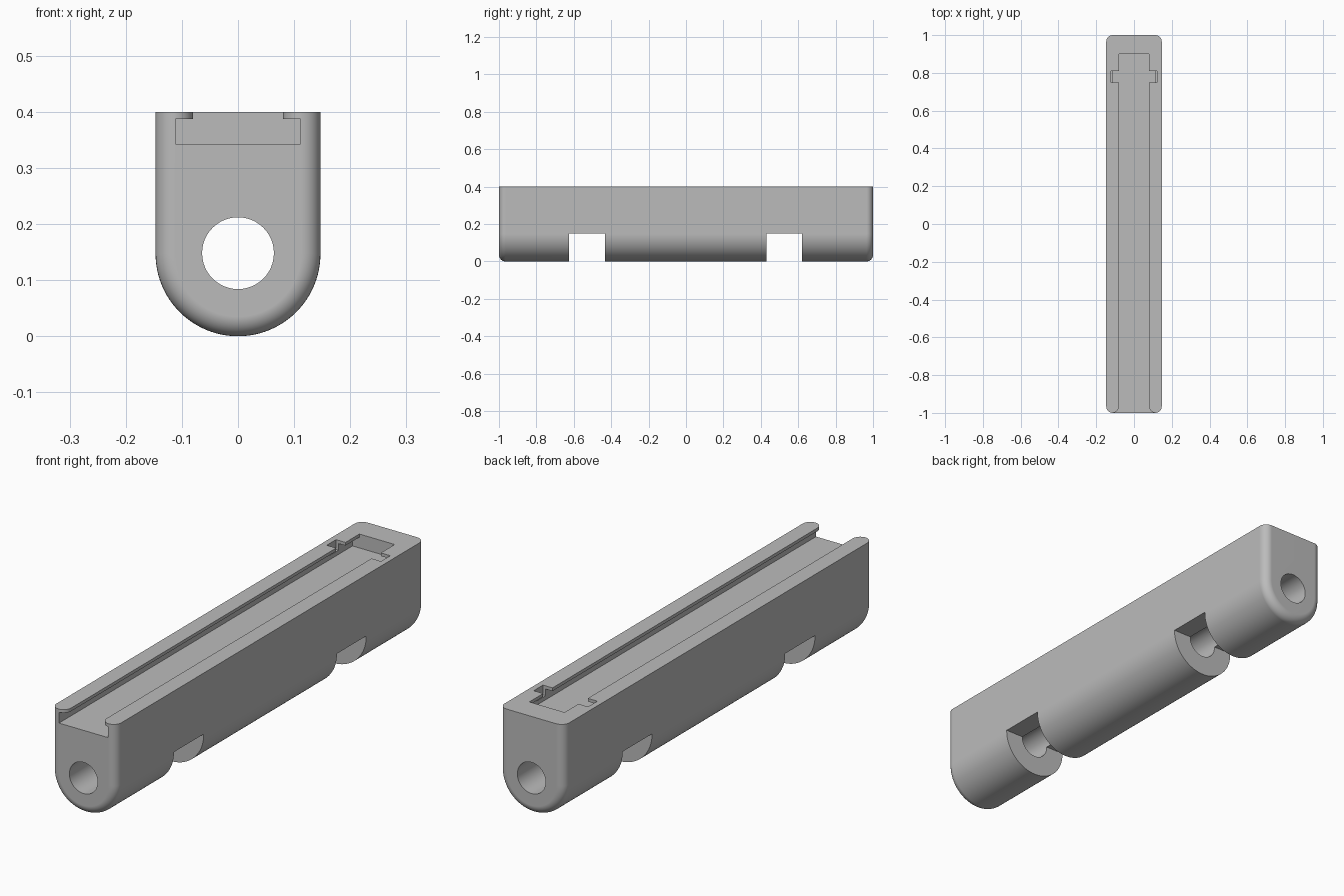
import bpy, bmesh
from math import sin, cos, pi

if "Cube" in bpy.data.objects:
    bpy.data.objects.remove(bpy.data.objects["Cube"])

R = 0.147        # half width and radius of the rounded underside
TOP = 0.4
FILLET = 0.035

grey = bpy.data.materials.new("plain grey")
grey.use_nodes = True
COLOUR = (0.5, 0.5, 0.5, 1)
grey.diffuse_color = COLOUR
grey.node_tree.nodes["Principled BSDF"].inputs["Base Color"].default_value = COLOUR


def loft(name, rings):
    """Closed solid skinned through rings of equal point count."""
    bm = bmesh.new()
    loops = [[bm.verts.new(p) for p in ring] for ring in rings]
    n = len(loops[0])
    for a, b in zip(loops, loops[1:]):
        for i in range(n):
            j = (i + 1) % n
            bm.faces.new((a[i], a[j], b[j], b[i]))
    bm.faces.new(loops[0])
    bm.faces.new(loops[-1])
    bmesh.ops.recalc_face_normals(bm, faces=bm.faces)
    mesh = bpy.data.meshes.new(name)
    bm.to_mesh(mesh)
    bm.free()
    mesh.materials.append(grey)
    ob = bpy.data.objects.new(name, mesh)
    bpy.context.collection.objects.link(ob)
    return ob


def u_ring(y, inset):
    r = R - inset
    arc = [(r * cos(pi * i / 48), y, R - r * sin(pi * i / 48)) for i in range(49)]
    return [(r, y, TOP)] + arc + [(-r, y, TOP)]


def box(name, x, y0, y1, z0, z1):
    """Cutter spanning -x to x."""
    return loft(name, [[(-x, y0, z), (x, y0, z), (x, y1, z), (-x, y1, z)]
                       for z in (z0, z1)])


def cut(target, cutter):
    mod = target.modifiers.new("cut", 'BOOLEAN')
    mod.operation = 'DIFFERENCE'
    mod.solver = 'EXACT'
    mod.object = cutter
    bpy.context.view_layer.objects.active = target
    bpy.ops.object.modifier_apply(modifier=mod.name)
    bpy.data.objects.remove(cutter)


# Body: U-shaped bar with rounded ends
steps = [(1 - FILLET * (1 - cos(pi / 2 * i / 8)), FILLET * (1 - sin(pi / 2 * i / 8)))
         for i in range(9)]
rings = [u_ring(-y, d) for y, d in steps] + [u_ring(y, d) for y, d in reversed(steps)]
body = loft("rail_body", rings)

# Wide undercut channel
cut(body, box("channel_cutter", 0.111, -1.1, 0.9, 0.343, 0.387))

# Narrow opening on top, flaring round the lip ends at the front
W = 0.08
flare = [(W + FILLET * (1 - cos(pi / 2 * i / 8)),
          -1 + FILLET * (1 - sin(pi / 2 * i / 8))) for i in range(9)]
half = [(W, 0.9)] + flare + [(W + FILLET, -1.1)]
outline = half + [(-x, y) for x, y in reversed(half)]
cut(body, loft("opening_cutter", [[(x, y, z) for x, y in outline] for z in (0.37, 0.45)]))

# Small latch pockets near the closed end
cut(body, box("latch_cutter", 0.123, 0.75, 0.81, 0.36, 0.45))

# Bore along the whole length
cut(body, loft("bore_cutter", [[(0.064 * cos(pi * i / 24), y, 0.148 + 0.064 * sin(pi * i / 24))
                                for i in range(48)] for y in (-1.1, 1.1)]))

# Two notches across the underside
for y0, y1 in ((-0.625, -0.432), (0.43, 0.62)):
    cut(body, box("notch_cutter", 0.3, y0, y1, -0.1, 0.15))

# Smooth curves, sharp corners
bpy.ops.object.select_all(action='DESELECT')
body.select_set(True)
bpy.context.view_layer.objects.active = body
bpy.ops.object.shade_smooth_by_angle(angle=pi / 6)
weighted = body.modifiers.new("even shading", 'WEIGHTED_NORMAL')
weighted.keep_sharp = True
